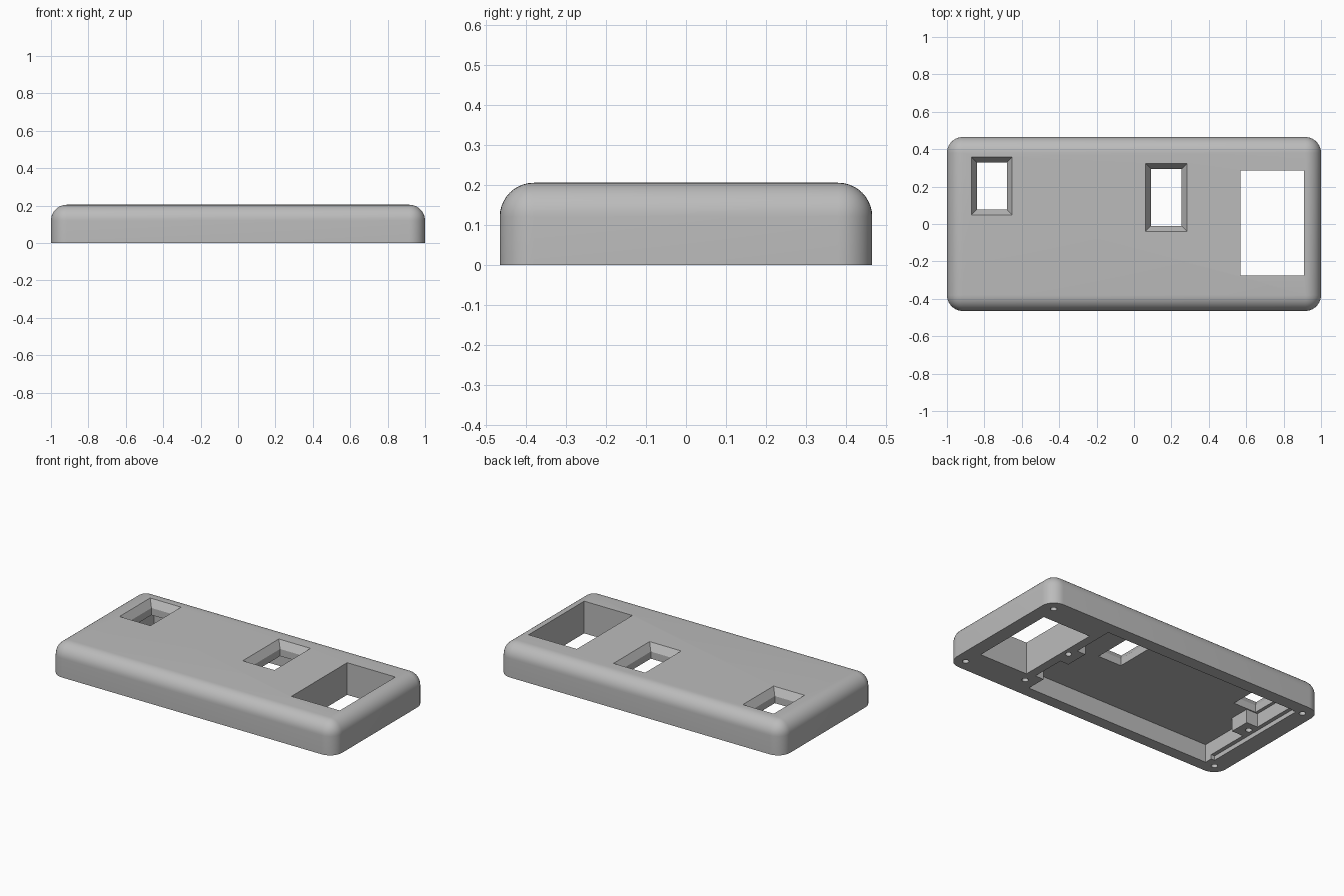
import bpy, bmesh, math

if "Cube" in bpy.data.objects:
    bpy.data.objects.remove(bpy.data.objects["Cube"])

grey = bpy.data.materials.new("plain_grey")
grey.use_nodes = True
color = (0.5, 0.5, 0.5, 1)
grey.diffuse_color = color
grey.node_tree.nodes["Principled BSDF"].inputs["Base Color"].default_value = color

HEIGHT, CEILING = 0.205, 0.115


def add_object(name, bm):
    bmesh.ops.recalc_face_normals(bm, faces=bm.faces)
    mesh = bpy.data.meshes.new(name)
    bm.to_mesh(mesh)
    bm.free()
    mesh.materials.append(grey)
    obj = bpy.data.objects.new(name, mesh)
    bpy.context.collection.objects.link(obj)
    return obj


def box_mesh(x0, x1, y0, y1, z0, z1, flare=0.0):
    """Box whose top may be wider than its bottom."""
    bm = bmesh.new()
    bmesh.ops.create_cube(bm, size=1)
    for v in bm.verts:
        top = v.co.z > 0
        f = flare if top else 0
        v.co = (x1 + f if v.co.x > 0 else x0 - f,
                y1 + f if v.co.y > 0 else y0 - f,
                z1 if top else z0)
    return bm


def cut(target, cutter):
    mod = target.modifiers.new("cut", "BOOLEAN")
    mod.operation = "DIFFERENCE"
    mod.solver = "EXACT"
    mod.object = cutter
    bpy.context.view_layer.objects.active = target
    bpy.ops.object.modifier_apply(modifier=mod.name)
    bpy.data.objects.remove(cutter)


# Cover: block with rounded upright and top edges
bm = box_mesh(-1, 1, -0.465, 0.465, 0, HEIGHT)
round_edges = [e for e in bm.edges if max(v.co.z for v in e.verts) > 0.1]
bmesh.ops.bevel(bm, geom=round_edges, offset=0.085, segments=10,
                profile=0.5, affect="EDGES")
cover = add_object("case_cover", bm)

# Underside cavity, leaving screw tabs on its end walls
cavity = add_object("cavity_cutter", box_mesh(-0.86, 0.515, -0.39, 0.385, -0.1, CEILING))
for x0, x1, y0, y1 in [(0.455, 0.6, -0.04, 0.11),
                       (0.455, 0.6, -0.45, -0.26),
                       (-0.95, -0.78, -0.06, 0.07)]:
    cut(cavity, add_object("tab_cutter", box_mesh(x0, x1, y0, y1, -0.2, 0.2)))
cut(cover, cavity)

# Shallow ledge at the right end of the cavity
cut(cover, add_object("ledge_cutter", box_mesh(-0.885, -0.75, -0.34, 0.38, -0.1, 0.028)))

# Large straight opening
cut(cover, add_object("opening_cutter", box_mesh(0.57, 0.91, -0.275, 0.285, -0.1, 0.4)))

# Two small windows with flared upper rims
for x0, x1, y0, y1 in [(-0.84, -0.68, 0.077, 0.328), (0.09, 0.255, -0.01, 0.29 + 0.005)]:
    cut(cover, add_object("window_cutter", box_mesh(x0, x1, y0, y1, 0.05, 0.3)))
    depth, flare = 0.045, 0.029
    # Carry the flare a little above the top at the same slope
    cut(cover, add_object("rim_cutter", box_mesh(
        x0, x1, y0, y1, HEIGHT - depth, HEIGHT + depth, flare * 2)))

# Screw holes in the underside
holes = [(sx * 0.926, sy * 0.39) for sx in (-1, 1) for sy in (-1, 1)]
holes += [(0.53, 0.05), (0.53, -0.334), (-0.845, 0.01)]
for x, y in holes:
    bm = bmesh.new()
    bmesh.ops.create_cone(bm, cap_ends=True, segments=20, radius1=0.019,
                          radius2=0.019, depth=0.2)
    bmesh.ops.translate(bm, verts=bm.verts, vec=(x, y, 0))
    cut(cover, add_object("hole_cutter", bm))

# Smooth shading with sharp edges kept
bpy.ops.object.select_all(action="DESELECT")
cover.select_set(True)
bpy.context.view_layer.objects.active = cover
bpy.ops.object.shade_smooth_by_angle(angle=math.radians(30))
